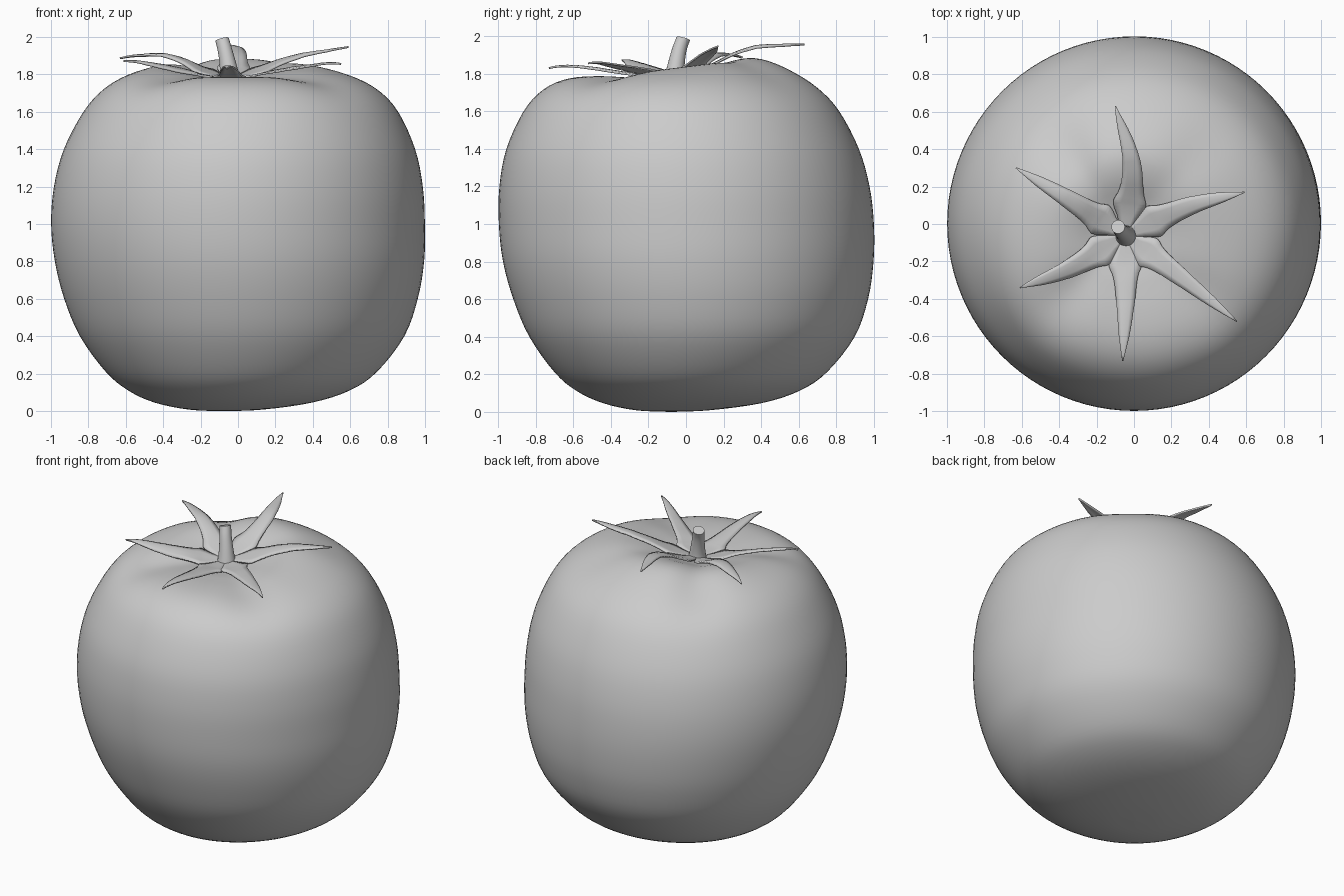
import bpy, bmesh
from math import sin, cos, pi, tau, exp, radians
from mathutils import Vector
from mathutils.bvhtree import BVHTree

if "Cube" in bpy.data.objects:
    bpy.data.objects.remove(bpy.data.objects["Cube"], do_unlink=True)

grey = bpy.data.materials.new("plain grey")
grey.use_nodes = True
grey.diffuse_color = (0.6, 0.6, 0.6, 1)
grey.node_tree.nodes["Principled BSDF"].inputs["Base Color"].default_value = grey.diffuse_color


def finish(name, bm, angle=60):
    """Turn a bmesh into a smooth shaded object."""
    bmesh.ops.recalc_face_normals(bm, faces=bm.faces)
    mesh = bpy.data.meshes.new(name)
    bm.to_mesh(mesh)
    bm.free()
    mesh.materials.append(grey)
    obj = bpy.data.objects.new(name, mesh)
    bpy.context.collection.objects.link(obj)
    bpy.ops.object.select_all(action="DESELECT")
    obj.select_set(True)
    bpy.context.view_layer.objects.active = obj
    bpy.ops.object.shade_smooth_by_angle(angle=radians(angle))
    return obj


def spline(points, steps):
    """Smooth curve through points, as vectors."""
    p = [Vector(q) for q in points]
    p = [2 * p[0] - p[1]] + p + [2 * p[-1] - p[-2]]
    out = []
    for a, b, c, d in zip(p, p[1:], p[2:], p[3:]):
        for i in range(steps):
            t = i / steps
            out.append(b + (c - a) * t / 2 + (2 * a - 5 * b + 4 * c - d) * t * t / 2
                       + (3 * b - a - 3 * c + d) * t ** 3 / 2)
    return out + [p[-2]]


def loft(rings):
    """Skin closed rings of points and cap both ends."""
    bm = bmesh.new()
    rows = [[bm.verts.new(co) for co in ring] for ring in rings]
    for low, high in zip(rows, rows[1:]):
        for i in range(len(low)):
            bm.faces.new((low[i - 1], low[i], high[i], high[i - 1]))
    bm.faces.new(rows[0])
    bm.faces.new(rows[-1])
    return bm


# Fruit: rings given as (height, radius), and their centre drift as (x, y)
body = [(0, 0.01), (0.009, 0.2), (0.046, 0.42), (0.11, 0.59), (0.21, 0.724), (0.4, 0.866),
        (0.6, 0.944), (0.8, 0.986), (1, 0.998), (1.2, 0.985), (1.4, 0.938), (1.6, 0.84),
        (1.72, 0.73), (1.795, 0.59), (1.832, 0.43), (1.824, 0.29), (1.785, 0.15), (1.76, 0.01)]
drift = [(-0.08, -0.08), (-0.065, -0.07), (-0.025, -0.02), (0.005, 0.01), (0.018, 0.025),
         (0.022, 0.032), (0.016, 0.025), (0.008, 0.012), (0, 0.002), (0.002, -0.008),
         (0.008, -0.018), (0.015, -0.025), (0.012, -0.03), (0, -0.03), (-0.015, -0.03),
         (-0.03, -0.035), (-0.045, -0.05), (-0.05, -0.06)]
grooves = [(130, 0.045), (-46, 0.03), (225, 0.035), (50, 0.015)]


def fruit_point(z, r, cx, cy, a):
    x, y = r * cos(a), r * sin(a)
    if z > 1:
        dip = sum(d * exp(-((a - radians(g) + pi) % tau - pi) ** 2 / 0.08) for g, d in grooves)
        tilt = 0.05 * sin(a) * exp(-((r - 0.36) / 0.24) ** 2)
        z += tilt - dip * exp(-((r - 0.53) / 0.27) ** 2)
    return (cx + x, cy + y, z)


angles = [tau * i / 96 for i in range(96)]
rings = zip(spline(body, 4), spline(drift, 4))
bm = loft([[fruit_point(*p, *c, a) for a in angles] for p, c in rings])
surface = BVHTree.FromBMesh(bm)
finish("fruit", bm)


def surface_z(x, y):
    return surface.ray_cast(Vector((x, y, 3)), Vector((0, 0, -1)))[0].z


# Calyx: six pointed leaves that meet around the stem
hub = Vector((-0.05, -0.06, 0))
leaves = [((-0.01, 0.3), (-0.1, 0.63, 1.955)), ((0.28, 0.09), (0.59, 0.17, 1.945)),
          ((0.22, -0.26), (0.55, -0.52, 1.855)), ((-0.045, -0.4), (-0.06, -0.73, 1.83)),
          ((-0.33, -0.23), (-0.61, -0.34, 1.87)), ((-0.33, 0.12), (-0.63, 0.3, 1.885))]
widths = spline([(0, 0.002), (0.14, 0.055), (0.24, 0.088), (0.34, 0.064), (0.55, 0.047),
                 (0.8, 0.027), (1, 0.002)], 4)
bm = bmesh.new()
for mid, tip in leaves:
    end = Vector(tip)
    lift = end.z - surface_z(end.x, end.y) - 0.014
    path = spline([(hub.x, hub.y, 0), (*mid, 0), (end.x, end.y, 0)], 40)
    rows = []
    for w in widths:
        k = min(int(w.x * 80), 79)
        side = (path[k + 1] - path[k]).normalized().cross(Vector((0, 0, 1)))
        row = []
        for s in (-1, -0.5, 0, 0.5, 1):
            p = path[k + (w.x > 0.99)] + side * s * w.y
            rise = lift * w.x ** 2.8 + 0.008 * (1 - s * s) * sin(pi * w.x)
            row.append(bm.verts.new((p.x, p.y, surface_z(p.x, p.y) + 0.014 + rise)))
        rows.append(row)
    for a, b in zip(rows, rows[1:]):
        for i in range(4):
            bm.faces.new((a[i], a[i + 1], b[i + 1], b[i]))
calyx = finish("calyx", bm)
solid = calyx.modifiers.new("leaf thickness", "SOLIDIFY")
solid.thickness = 0.01
solid.offset = 0

# Stem: a short leaning stalk that flares at its foot
stalk = spline([(-0.045, -0.06, 1.75), (-0.045, -0.06, 1.79), (-0.055, -0.05, 1.86),
                (-0.07, -0.035, 1.93), (-0.085, -0.015, 1.985)], 4)
rings = []
for i, c in enumerate(stalk):
    t = i / (len(stalk) - 1)
    r = 0.036 + 0.03 * (1 - t) ** 2
    rings.append([(c.x + r * cos(a), c.y + r * sin(a), c.z + 0.25 * t * r * (cos(a) - sin(a)))
                  for a in angles[::4]])
finish("stem", loft(rings), 40)
